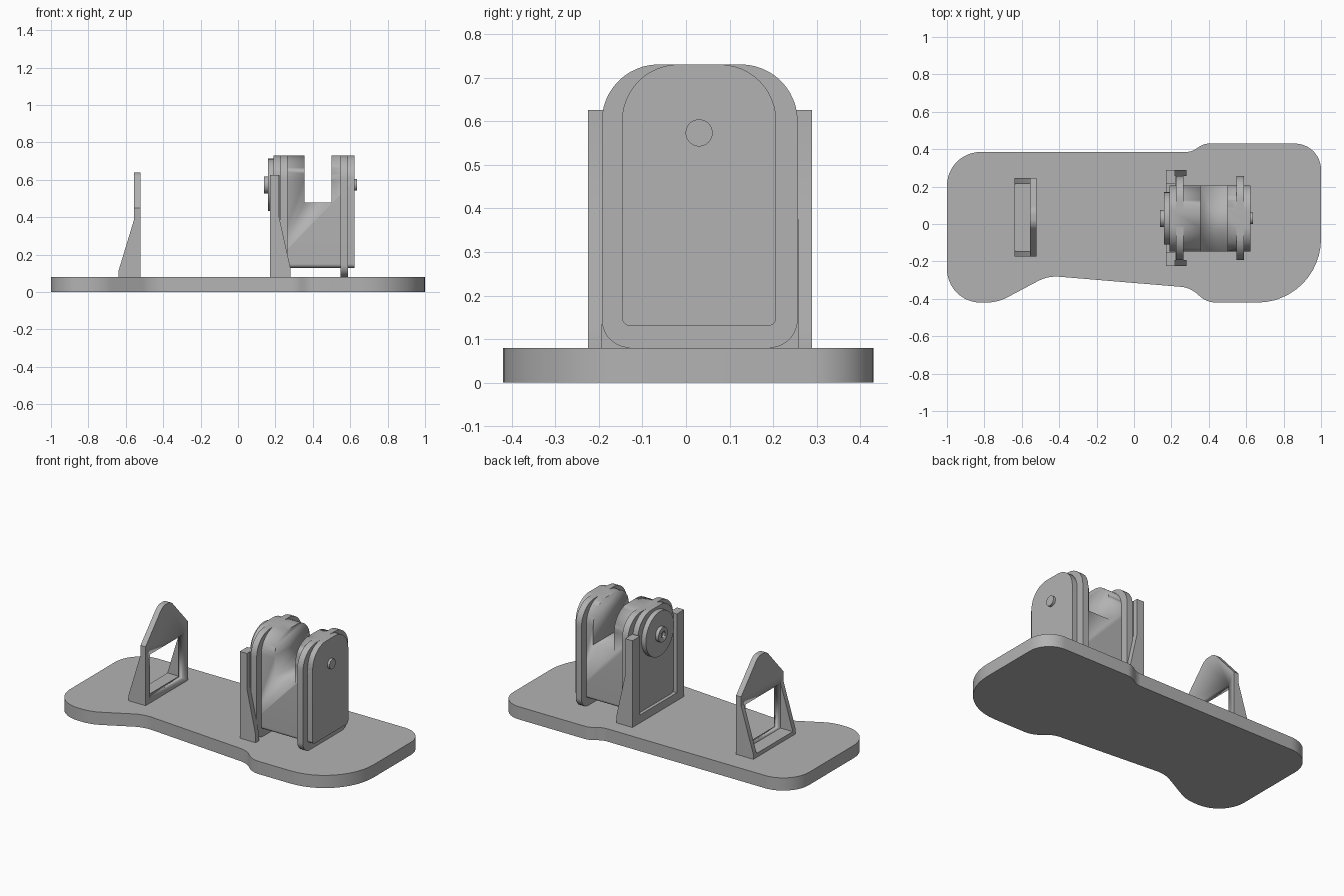
import bpy, bmesh, math
from mathutils import Vector

cube = bpy.data.objects.get("Cube")
if cube:
    bpy.data.objects.remove(cube, do_unlink=True)

grey = bpy.data.materials.new("plain grey")
grey.use_nodes = True
grey.diffuse_color = (0.45, 0.45, 0.45, 1)
grey.node_tree.nodes["Principled BSDF"].inputs["Base Color"].default_value = grey.diffuse_color


def rounded(corners, steps=12):
    """Outline from (u, v, tangent length) corners, each turned into an arc."""
    out = []
    for i, (u, v, t) in enumerate(corners):
        p = Vector((u, v))
        if t == 0:
            out.append(p)
            continue
        a = (Vector(corners[i - 1][:2]) - p).normalized()
        b = (Vector(corners[(i + 1) % len(corners)][:2]) - p).normalized()
        half = a.angle(b) / 2
        centre = p + (a + b).normalized() * t / math.cos(half)
        start, end = p + a * t - centre, p + b * t - centre
        turn = math.pi - 2 * half
        for k in range(steps + 1):
            f = k / steps
            arm = start * math.sin((1 - f) * turn) + end * math.sin(f * turn)
            out.append(centre + arm / math.sin(turn))
    return out


def prism(name, outline, axis, lo, hi):
    """Extrude an outline along an axis: x takes (y, z), y takes (x, z), z takes (x, y)."""
    def place(p, d):
        return {"x": (d, p[0], p[1]), "y": (p[0], d, p[1]), "z": (p[0], p[1], d)}[axis]
    bm = bmesh.new()
    face = bm.faces.new([bm.verts.new(place(p, lo)) for p in outline])
    grown = bmesh.ops.extrude_face_region(bm, geom=[face])["geom"]
    shift = Vector(place((0, 0), hi - lo))
    bmesh.ops.translate(bm, vec=shift, verts=[g for g in grown if isinstance(g, bmesh.types.BMVert)])
    bmesh.ops.recalc_face_normals(bm, faces=bm.faces)
    mesh = bpy.data.meshes.new(name)
    bm.to_mesh(mesh)
    bm.free()
    mesh.materials.append(grey)
    obj = bpy.data.objects.new(name, mesh)
    bpy.context.collection.objects.link(obj)
    activate(obj)
    bpy.ops.object.shade_smooth_by_angle(angle=math.radians(30))
    return obj


def activate(obj):
    bpy.ops.object.select_all(action="DESELECT")
    obj.select_set(True)
    bpy.context.view_layer.objects.active = obj


def box(u0, u1, v0, v1):
    return [(u0, v0), (u1, v0), (u1, v1), (u0, v1)]


def disc(radius, y=0.03, z=0.573, n=48):
    return [(y + radius * math.cos(k * math.tau / n), z + radius * math.sin(k * math.tau / n))
            for k in range(n)]


def cut(obj, cutter):
    mod = obj.modifiers.new("cut", "BOOLEAN")
    mod.operation, mod.solver, mod.object = "DIFFERENCE", "EXACT", cutter
    activate(obj)
    bpy.ops.object.modifier_apply(modifier=mod.name)
    bpy.data.objects.remove(cutter, do_unlink=True)


# Base plate with a waisted outline
base = rounded([(-1, 0.385, 0.18), (0.31, 0.385, 0.035), (0.37, 0.43, 0.035), (1, 0.43, 0.14),
                (1, -0.42, 0.34), (0.39, -0.42, 0.05), (0.30, -0.34, 0.05),
                (-0.46, -0.277, 0.06), (-0.73, -0.42, 0.06), (-1, -0.42, 0.18)])
prism("base_plate", base, "z", 0, 0.08)

# Gabled upright with a window, side ribs and sill
gable = rounded([(-0.175, 0.08, 0), (0.245, 0.08, 0), (0.245, 0.45, 0),
                 (0.075, 0.64, 0.03), (-0.005, 0.64, 0.03), (-0.175, 0.45, 0)])
upright = prism("gabled_upright", gable, "x", -0.555, -0.52)
cut(upright, prism("window_cutter", box(-0.13, 0.20, 0.11, 0.385), "x", -0.7, -0.4))
rib = [(-0.64, 0.08), (-0.555, 0.08), (-0.555, 0.39), (-0.64, 0.11)]
for side, y in (("right", -0.175), ("left", 0.215)):
    prism("upright_rib_" + side, rib, "y", y, y + 0.03)
prism("upright_sill", box(-0.64, -0.555, 0.08, 0.105), "y", -0.145, 0.215)

# Slotted holder: tapered arms joined by a U-shaped lip
arm = [(0.17, 0.08), (0.28, 0.08), (0.28, 0.13), (0.22, 0.40), (0.22, 0.625), (0.17, 0.625)]
for side, y in (("right", -0.225), ("left", 0.257)):
    prism("holder_arm_" + side, arm, "y", y, y + 0.032)
lip = [(-0.193, 0.08), (0.257, 0.08), (0.257, 0.625), (0.215, 0.625),
       (0.215, 0.13), (-0.152, 0.13), (-0.152, 0.625), (-0.193, 0.625)]
prism("holder_lip", lip, "x", 0.17, 0.222)

# Block with rounded top and a deep slot across it
block = rounded([(-0.147, 0.13, 0.02), (0.207, 0.13, 0.02), (0.207, 0.73, 0.13), (-0.147, 0.73, 0.13)])
body = prism("slotted_block", block, "x", 0.19, 0.622)
cut(body, prism("slot_cutter", box(0.355, 0.50, 0.48, 0.9), "y", -0.5, 0.5))

# Larger flange around each cheek, split so the slot stays clear
flange = rounded([(-0.193, 0.08, 0.065), (0.256, 0.08, 0.065), (0.256, 0.73, 0.13), (-0.193, 0.73, 0.13)])
for side, x in (("right", 0.225), ("left", 0.547)):
    prism("flange_" + side, flange, "x", x, x + 0.04)

# Axle: dial and bored knob on one side, pin end on the other
prism("dial", disc(0.14), "x", 0.16, 0.19)
knob = prism("axle_knob", disc(0.046), "x", 0.138, 0.162)
cut(knob, prism("bore_cutter", disc(0.018), "x", 0.1, 0.15))
prism("axle_pin", disc(0.031), "x", 0.615, 0.637)
